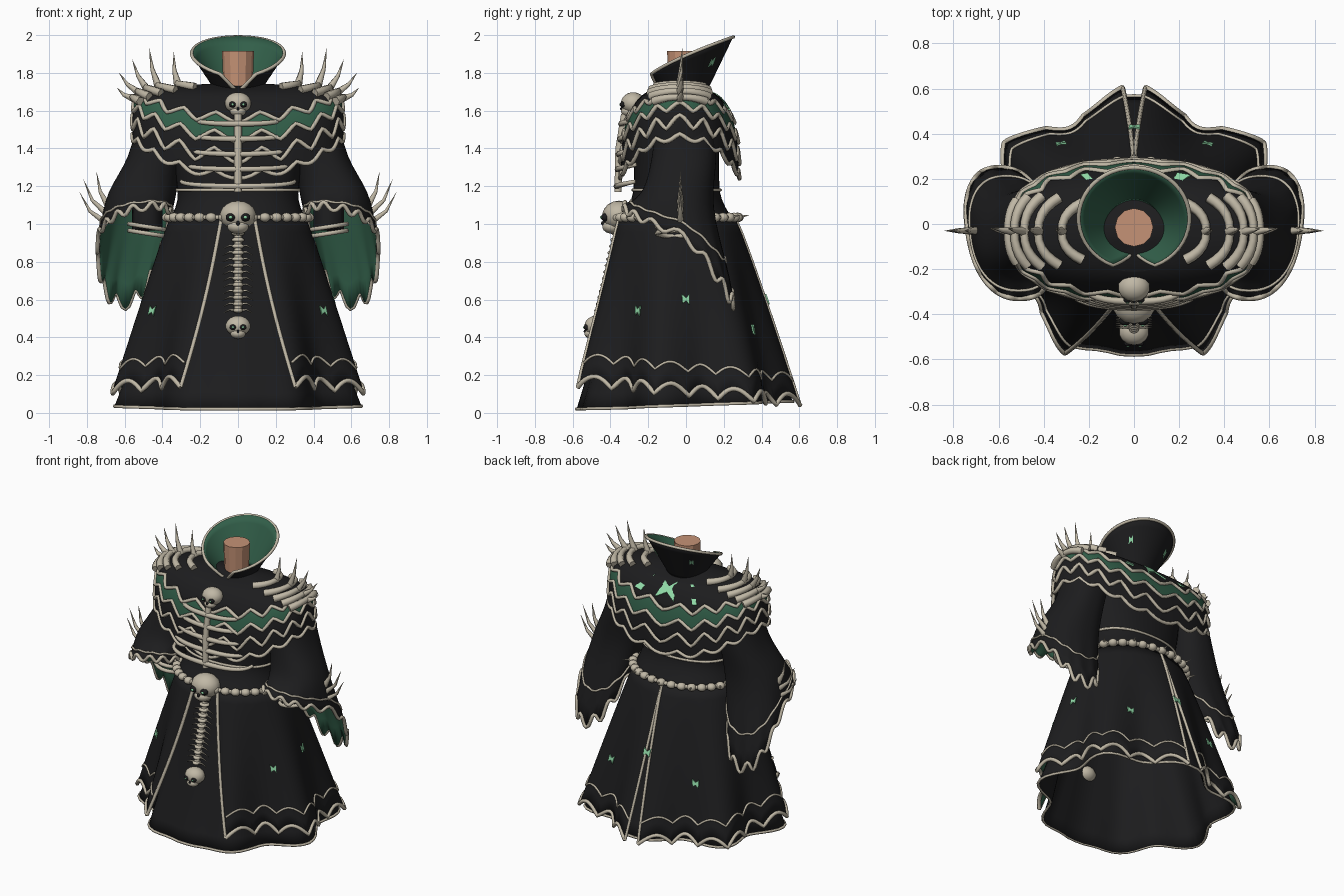
import bpy, bmesh
from math import sin, cos, pi, radians, copysign, exp
from mathutils import Vector

cube = bpy.data.objects.get("Cube")
if cube:
    bpy.data.objects.remove(cube, do_unlink=True)


def material(name, *rgb):
    m = bpy.data.materials.new(name)
    m.use_nodes = True
    m.diffuse_color = (*rgb, 1)
    m.node_tree.nodes["Principled BSDF"].inputs["Base Color"].default_value = (*rgb, 1)
    return m


BLACK = material("black_cloth", .012, .012, .013)
GREEN = material("green_lining", .031, .112, .066)
BONE = material("bone", .53, .48, .38)
MINT = material("mint_glow", .28, .7, .39)
SKIN = material("skin", .56, .29, .18)


# ---------- helpers ----------
def add(name, data, *mats):
    ob = bpy.data.objects.new(name, data)
    bpy.context.collection.objects.link(ob)
    for m in mats:
        data.materials.append(m)
    return ob


def mesh_object(name, bm, *mats, smooth=True):
    me = bpy.data.meshes.new(name)
    for f in bm.faces:
        f.smooth = smooth
    bm.to_mesh(me)
    bm.free()
    return add(name, me, *mats)


def sheet(name, point, nu, nv, outer, inner, mirror=False):
    """Cloth from point(u, v), with v running from top to bottom."""
    bm = bmesh.new()
    rows = [[bm.verts.new(point(i / nu, j / nv)) for i in range(nu + 1)] for j in range(nv + 1)]
    for a, b in zip(rows, rows[1:]):
        for i in range(nu):
            bm.faces.new((a[i], b[i], b[i + 1], a[i + 1]))
    bmesh.ops.remove_doubles(bm, verts=bm.verts, dist=.0005)
    ob = mesh_object(name, bm, outer, inner)
    if mirror:
        ob.modifiers.new("Mirror", 'MIRROR')
    s = ob.modifiers.new("Solidify", 'SOLIDIFY')
    s.thickness, s.offset, s.material_offset = .01, -1, 1


def tubes(name, paths, r, cyclic=False, taper=None, mat=BONE):
    cu = bpy.data.curves.new(name, 'CURVE')
    cu.dimensions = '3D'
    cu.bevel_depth, cu.bevel_resolution, cu.use_fill_caps = r, 1, True
    for path in paths:
        sp = cu.splines.new('POLY')
        sp.points.add(len(path) - 1)
        sp.use_cyclic_u = cyclic
        for i, (pt, co) in enumerate(zip(sp.points, path)):
            pt.co = (*co, 1)
            pt.radius = taper(i / (len(path) - 1)) if taper else 1
    add(name, cu, mat)


def balls(name, items, mat):
    bm = bmesh.new()
    for loc, size in items:
        for v in bmesh.ops.create_uvsphere(bm, u_segments=14, v_segments=9, radius=1)["verts"]:
            v.co = [l + c * s for l, c, s in zip(loc, v.co, size)]
    mesh_object(name, bm, mat)


def mix(a, b, f):
    return a + (b - a) * f


def both(path):
    return [[Vector((p[0] * side, p[1], p[2])) for p in path] for side in (1, -1)]


def spline(keys, v):
    """Smooth curve through evenly spaced keys."""
    n = len(keys) - 1
    i = max(0, min(int(v * n), n - 1))
    u = v * n - i
    a, b, c, d = (keys[max(0, min(k, n))] for k in range(i - 1, i + 3))
    return b + (c - a) * (u / 2) + (a * 2 - b * 5 + c * 4 - d) * (u * u / 2) \
        + (b * 3 - a - c * 3 + d) * (u ** 3 / 2)


def oval(t, a, b, cy, z, e=1.0):
    """Point on a rounded oval; t = 0 is the front, t = pi / 2 is +x."""
    s, c = sin(t), cos(t)
    return Vector((a * copysign(abs(s) ** e, s), cy - b * copysign(abs(c) ** e, c), z))


def steps(n, f):
    return [f(i / n) for i in range(n + 1)]


# ---------- skirts ----------
FRONT = radians(24)


def skirt(t, z, k=1.0, flare=.045, centre=FRONT):
    """Fluted cloth; flare pushes it out around the angle called centre."""
    f = max(0, (1.03 - z)) ** .87
    w = f ** 1.5 * (.06 * cos(7 * (abs(t) - FRONT)) + flare * exp(-((abs(t) - centre) / .2) ** 2))
    return oval(t, (.36 + .29 * f + w) * k, (.31 + .24 * f + w) * k, -.05 + .05 * f, z, .95)


def under(t, z):
    return skirt(t, z, .88 + .07 * (1.03 - z) ** 2, .115, 0)


def under_point(u, v):
    t = (u * 2 - 1) * pi
    return under(t, mix(1.03, .04 - .02 * cos(t), v))


sheet("underskirt", under_point, 80, 12, BLACK, BLACK)
tubes("underskirt_hem", [steps(80, lambda u: under_point(u, 1))], .009)


def over_point(u, v, lift=0.0, wave=.06, k=1.0):
    t = mix(mix(radians(13), FRONT, v), mix(pi, radians(176.5), v), u)
    hem = mix(.14, .04, (1 - cos(t)) / 2) + wave * abs(sin(9 * pi * u)) + lift
    return skirt(t, mix(1.03, hem, v), k)


sheet("overskirt", over_point, 90, 12, BLACK, GREEN, mirror=True)
tubes("overskirt_hem", both(steps(108, lambda u: over_point(u, 1))), .013)
tubes("overskirt_band", both(steps(108, lambda u: over_point(u, 1, .13, .045, 1.005))), .007)
tubes("overskirt_front_edge", both(steps(12, lambda v: over_point(0, v))), .011)
tubes("overskirt_back_edge", both(steps(12, lambda v: over_point(1, v))), .01)

# ---------- torso and neck ----------
torso_keys = [Vector(k) for k in ((.2, .16, 1.7), (.36, .22, 1.55), (.33, .225, 1.25), (.32, .24, 1.13), (.36, .3, 1.02))]


def torso(t, v, k=1.0):
    a, b, z = spline(torso_keys, v)
    return oval(t, a * k, b * k, -.05, z, .9)


sheet("torso", lambda u, v: torso(u * 2 * pi, v), 40, 12, BLACK, BLACK)
tubes("waist_trim", [[torso(i * pi / 24, .62, 1.01) for i in range(48)]], .009, cyclic=True)

bm = bmesh.new()
bmesh.ops.create_cone(bm, cap_ends=True, segments=12, radius1=.075, radius2=.085, depth=.26)
neck = mesh_object("neck", bm, SKIN, smooth=False)
neck.location = (0, -.015, 1.785)


# ---------- collar ----------
def collar(u, v):
    gap = radians(mix(23, 6, v))
    t = mix(gap, 2 * pi - gap, u)
    rim = oval(t, .245, .225, .025, 0)
    rim.z = 1.775 + .215 * ((rim.y + .2) / .45) ** .75
    return mix(oval(t, .125, .125, -.01, 1.71), rim, (1 - v) ** 1.3)


sheet("collar", collar, 40, 8, BLACK, GREEN)
tubes("collar_trim", [steps(8, lambda v: collar(0, 1 - v)) + steps(40, lambda u: collar(u, 0))
                      + steps(8, lambda v: collar(1, v))], .01)

# ---------- tiered cape ----------
# keys: side radius, side height, front radius, front height
cape_keys = [Vector(k) for k in ((.04, 1.745, .04, 1.735), (.36, 1.73, .18, 1.69), (.5, 1.695, .26, 1.58),
                                 (.545, 1.6, .3, 1.43), (.56, 1.45, .315, 1.25))]


def cape(t, v, k=1.0):
    rx, zx, ry, zy = spline(cape_keys, v)
    return oval(t, rx * k, ry * k, -.033, mix(zy, zx, sin(t) ** 2), .85)


def cape_tier(name, top, end, k, cloth):
    def point(u, v):
        t = u * 2 * pi
        return cape(t, mix(top, end + .045 * (cos(18 * t) + cos(54 * t) / 9), v), k)
    sheet(name, point, 144, 10, cloth, cloth)
    tubes(name + "_trim", [[point(i / 144, 1) for i in range(144)]], .012, cyclic=True)


cape_tier("cape_top", 0, .53, 1.045, BLACK)
cape_tier("cape_green", .4, .7, 1.03, GREEN)
cape_tier("cape_middle", .5, .84, 1.015, BLACK)
cape_tier("cape_lower", .6, .99, 1, BLACK)

# ---------- shoulder bones and spikes ----------
spike_tips = ((.34, 1.91), (.47, 1.93), (.56, 1.87), (.63, 1.8), (.64, 1.72))
bones, spikes = [], []
for i, (x, z) in enumerate(spike_tips):
    v = .2 + .1 * i
    spread = radians(48 - 6 * i)
    bones += both(steps(10, lambda u: cape(pi / 2 + mix(-spread, spread, u), v, 1.06) + Vector((0, 0, .008))))
    base, tip = cape(pi / 2, v, 1.05), Vector((x, -.02, z))
    spikes += both([base, mix(base, tip, .5) + Vector((.008, 0, -.008)), tip])
tubes("shoulder_bones", bones, .022, taper=lambda u: 1.1 - .25 * sin(u * pi) ** 2)
tubes("shoulder_spikes", spikes, .022, taper=lambda u: 1.02 - u)


# ---------- sleeves ----------
# keys: centre, outward arm, forward arm
def ring(*n):
    return [Vector(n[i:i + 3]) for i in (0, 3, 6)]


rings = [ring(.38, 0, 1.6, .13, 0, .06, 0, -.16, 0), ring(.44, -.01, 1.36, .135, 0, .02, 0, -.17, 0),
         ring(.51, -.04, 1.15, .18, 0, 0, 0, -.19, .03), ring(.55, -.04, .98, .185, 0, -.03, -.045, -.29, .11)]


def sleeve(t, v, k=1.0):
    c, out, fore = (spline([r[i] for r in rings], v) for i in range(3))
    p = oval(t, k, k, 0, 0, .85)
    back = max(0, -cos(t))
    # the back of the cuff hangs low and its hem is ragged
    drop = .28 * back ** 1.4 * v ** 4 + (.02 + .02 * back) * cos(14 * t) * v ** 12
    return c + out * p.x - fore * p.y - Vector((0, 0, drop))


sheet("sleeves", lambda u, v: sleeve(u * 2 * pi, v), 112, 14, BLACK, GREEN, mirror=True)
around = [i * pi / 56 for i in range(112)]
tubes("sleeve_hems", both([sleeve(t, 1) for t in around]), .012, cyclic=True)
tubes("sleeve_bands", both([sleeve(t, .86, 1.01) for t in around]), .007, cyclic=True)
tubes("forearms", both([(.47, -.02, 1.3), (.48, -.05, 1.1), (.48, -.06, .97)]), .085, mat=BLACK)
tubes("wrist_bones", [p for z in (.95, .985) for p in
                      both([oval(t, .095, .095, -.06, z + .015 * sin(t)) + Vector((.48, 0, 0)) for t in around[::7]])],
      .013, cyclic=True)
cuff_spikes = []
for x, z, low in ((.84, 1.17, 1.0), (.82, 1.24, 1.05), (.75, 1.28, 1.1)):
    cuff_spikes += both([(.69, -.03, low), (mix(.7, x, .6), -.03, mix(low, z, .4)), (x, -.03, z)])
tubes("sleeve_spikes", cuff_spikes, .02, taper=lambda u: 1.02 - u)

# ---------- ribs and breastbone ----------
ribs = []
for i, z in enumerate((1.53, 1.45, 1.37, 1.29, 1.2)):
    ribs += both(steps(8, lambda u: Vector(((.24 + .015 * i) * sin(u * 1.5), -.343 - .006 * i + .1 * u ** 2.5,
                                            z + .025 * u * u))))
tubes("ribs", ribs, .016, taper=lambda u: 1.1 - .4 * u)
tubes("breastbone", [[(0, -.325, 1.58), (0, -.355, 1.4), (0, -.36, 1.17)]], .022)


# ---------- skulls ----------
def skull(name, y, z, r):
    def at(x, dy, dz):
        return (x * r, y + dy * r, z + dz * r)
    pair = (-1, 1)
    balls(name, [(at(0, 0, 0), (r, r * .9, r * .8)), (at(0, -.3, -.6), (r * .6, r * .6, r * .4))], BONE)
    balls(name + "_sockets", [(at(s * .4, -.75, -.1), (r * .27, r * .22, r * .22)) for s in pair]
          + [(at(0, -.84, -.42), (r * .1, r * .12, r * .13))], BLACK)
    balls(name + "_eyes", [(at(s * .4, -.94, -.1), (r * .1, r * .08, r * .08)) for s in pair], MINT)


skull("chest_skull", -.28, 1.64, .072)
skull("belt_skull", -.355, 1.045, .098)

# ---------- belt ----------
belt = [oval(i * pi / 17, .375, .32, -.045, 1.035, .95) for i in range(34)]
balls("belt_beads", [(p, (.03, .03, .025)) for p in belt], BONE)
tubes("belt_cord", [belt], .014, cyclic=True)
tubes("belt_spikes", [[p, p + Vector((p.x * .12, .06, .012))] for p in belt[11:24:3]], .012,
      taper=lambda u: 1.02 - u)

# ---------- hanging spine ----------
discs, spurs = [], []
for i in range(13):
    z = .95 - .034 * i
    c = under(0, z) + Vector((0, -.02, 0))
    discs.append((c, (.036 - .0008 * i, .03, .014)))
    if i > 1:
        spurs += both([c, c + Vector((.045, -.005, .004)), c + Vector((.08, 0, -.014))])
balls("spine_discs", discs, BONE)
tubes("spine_core", [[d[0] for d in discs]], .02)
tubes("spine_spurs", spurs, .008, taper=lambda u: 1.1 - u)
skull("spine_skull", under(0, .46).y - .02, .46, .068)

# ---------- glowing patches ----------
BOW = ((-1, -1), (0, -.3), (.9, -1), (.7, 1), (0, .3), (-.9, .8))
WEDGE = ((-1, -1), (1, -1), (.5, 1))
STRIP = ((-.4, -1), (.4, -1), (.3, 1), (-.6, 1))
bm = bmesh.new()


def patch(f, u, v, du, dv, shape):
    pts = [f(u + a * du, v - b * dv) for a, b in shape]
    bm.faces.new([bm.verts.new((p.x * 1.02, p.y * 1.02, p.z)) for p in pts])


for deg, z in ((60, .54), (-60, .54), (93, .6), (-93, .6), (144, .44), (-144, .44), (180, .6)):
    patch(skirt, radians(deg), z, .045, .027, BOW)
for deg, size, shape in ((180, .1, BOW), (159, .06, WEDGE), (-159, .08, STRIP)):
    patch(lambda t, v: cape(t, v, 1.07), radians(deg), .34, size, .12, shape)
for u in (.36, .64):
    patch(collar, u, .35, .014, .08, BOW)
patches = mesh_object("glowing_patches", bm, MINT, smooth=False)
patches.modifiers.new("Solidify", 'SOLIDIFY').thickness = .008
